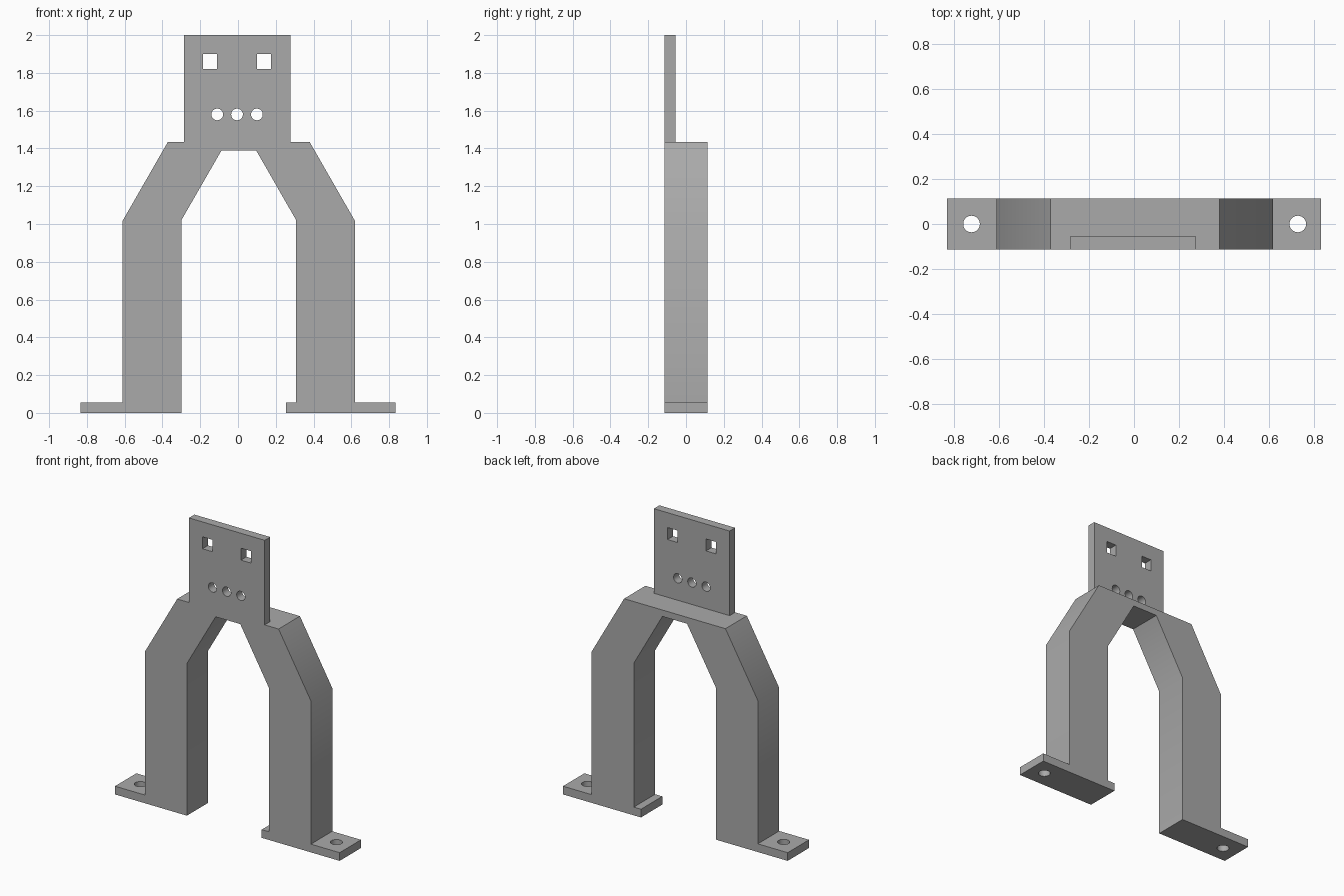
import bpy, bmesh, math
from mathutils import Matrix

if "Cube" in bpy.data.objects:
    bpy.data.objects.remove(bpy.data.objects["Cube"], do_unlink=True)

FRONT, BACK, PLATE_BACK = -0.113, 0.113, -0.055
SHOULDER, FOOT_TOP = 1.433, 0.055

grey = bpy.data.materials.new("plain_grey")
grey.use_nodes = True
grey.diffuse_color = (0.4, 0.4, 0.4, 1)
grey.node_tree.nodes["Principled BSDF"].inputs["Base Color"].default_value = (0.4, 0.4, 0.4, 1)


def add_object(name, bm):
    bmesh.ops.recalc_face_normals(bm, faces=bm.faces)
    mesh = bpy.data.meshes.new(name)
    bm.to_mesh(mesh)
    bm.free()
    mesh.materials.append(grey)
    obj = bpy.data.objects.new(name, mesh)
    bpy.context.collection.objects.link(obj)
    return obj


def extrude_profile(name, points, y0, y1):
    """Extrude an x-z outline from y0 to y1."""
    bm = bmesh.new()
    face = bm.faces.new([bm.verts.new((x, y0, z)) for x, z in points])
    ext = bmesh.ops.extrude_face_region(bm, geom=[face])["geom"]
    moved = [v for v in ext if isinstance(v, bmesh.types.BMVert)]
    bmesh.ops.translate(bm, verts=moved, vec=(0, y1 - y0, 0))
    return add_object(name, bm)


def hole_cutter(centre, radius, axis):
    bm = bmesh.new()
    bmesh.ops.create_cone(bm, cap_ends=True, segments=32, radius1=radius,
                          radius2=radius, depth=0.3)
    if axis == "y":
        bmesh.ops.rotate(bm, verts=bm.verts, matrix=Matrix.Rotation(math.pi / 2, 3, "X"))
    bmesh.ops.translate(bm, verts=bm.verts, vec=centre)
    return add_object("hole_cutter", bm)


def square_cutter(x, z, width, height):
    w, h = width / 2, height / 2
    return extrude_profile("square_cutter", [(x - w, z - h), (x + w, z - h),
                                             (x + w, z + h), (x - w, z + h)], -0.3, 0.1)


def cut_and_shade(obj, cutters):
    bpy.ops.object.select_all(action="DESELECT")
    obj.select_set(True)
    bpy.context.view_layer.objects.active = obj
    for cutter in cutters:
        mod = obj.modifiers.new("cut", "BOOLEAN")
        mod.operation = "DIFFERENCE"
        mod.solver = "EXACT"
        mod.object = cutter
        bpy.ops.object.modifier_apply(modifier=mod.name)
        bpy.data.objects.remove(cutter, do_unlink=True)
    bpy.ops.object.shade_smooth_by_angle(angle=math.radians(35))


# Arched frame with two legs and flat feet; only the left foot has an inner toe
outline = [
    (-0.833, 0), (-0.30, 0), (-0.30, 1.02), (-0.087, 1.39),
    (0.096, 1.39), (0.308, 1.02), (0.308, FOOT_TOP), (0.255, FOOT_TOP),
    (0.255, 0), (0.833, 0), (0.833, FOOT_TOP), (0.62, FOOT_TOP),
    (0.62, 1.015), (0.38, SHOULDER), (-0.372, SHOULDER), (-0.612, 1.015),
    (-0.612, FOOT_TOP), (-0.833, FOOT_TOP),
]
frame = extrude_profile("arched_frame", outline, FRONT, BACK)
cut_and_shade(frame, [hole_cutter((x, 0, 0), 0.037, "z") for x in (-0.724, 0.73)])

# Thin mounting plate flush with the front, with square and round holes
plate = extrude_profile("mounting_plate", [(-0.285, SHOULDER), (0.277, SHOULDER),
                                           (0.277, 2), (-0.285, 2)], FRONT, PLATE_BACK)
cutters = [square_cutter(x, 1.86, 0.074, 0.08) for x in (-0.147, 0.138)]
cutters += [hole_cutter((x, -0.084, 1.58), 0.031, "y") for x in (-0.11, -0.005, 0.10)]
cut_and_shade(plate, cutters)
